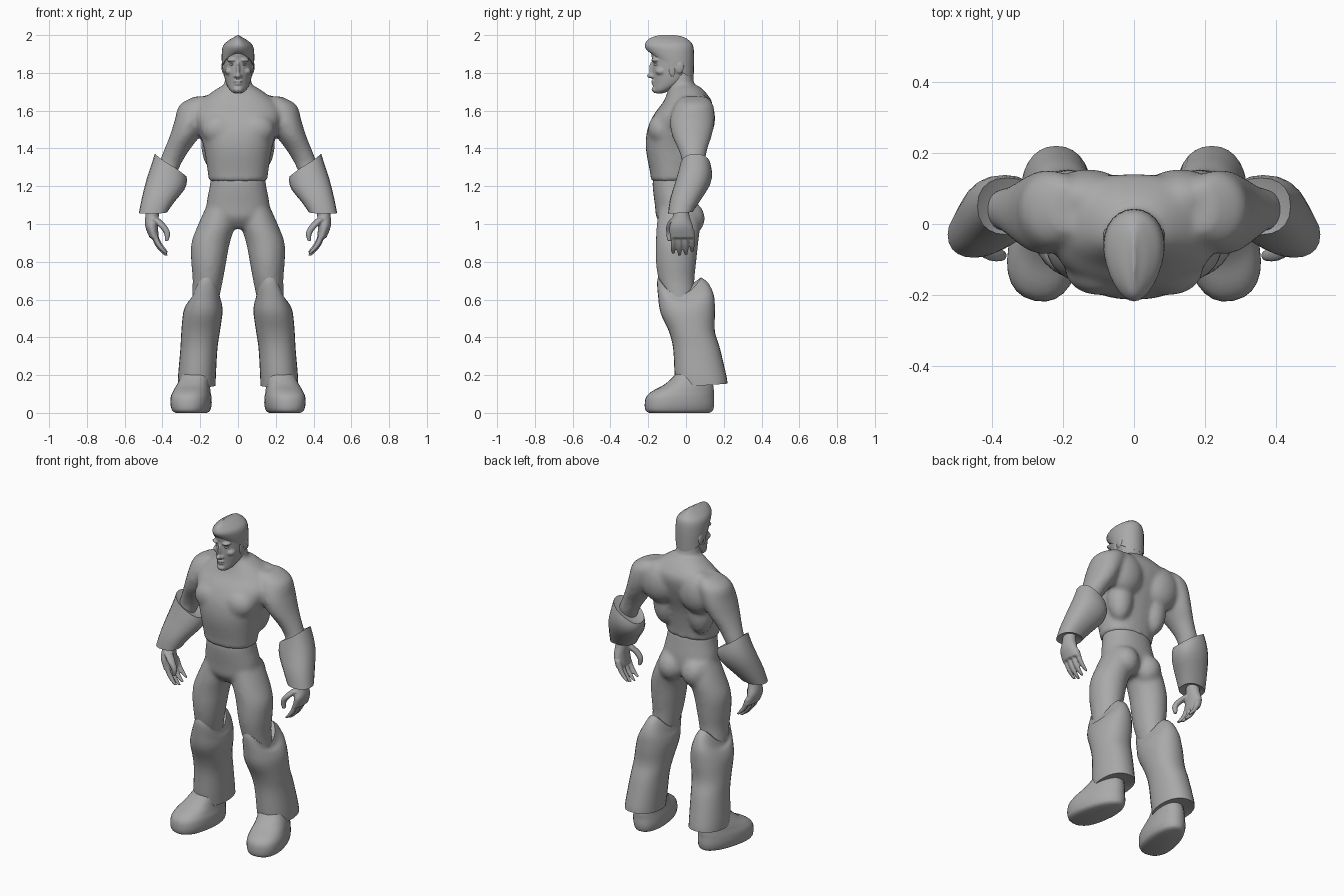
import bpy, bmesh, math
from mathutils import Matrix, Vector

grey = bpy.data.materials.new("plain grey")
grey.diffuse_color = (0.4, 0.4, 0.4, 1)


def spline(a, b, c, d, t):
    return 0.5 * (2 * b + (c - a) * t + (2 * a - 5 * b + 4 * c - d) * t * t
                  + (3 * b - a - 3 * c + d) * t ** 3)


def loft(bm, sections, side=1, n=28, power=2.0, taper=0.0, yaw=0.0, recess=0.0, steps=4):
    """Section: z, x, front y, back y, half width, x slope, y slope, rim wave."""
    secs = [tuple(s) + (0,) * (8 - len(s)) for s in sections]
    rows = []
    for i in range(len(secs) - 1):
        q = (secs[max(i - 1, 0)], secs[i], secs[i + 1], secs[min(i + 2, len(secs) - 1)])
        for k in range(steps):
            rows.append([spline(*v, k / steps) for v in zip(*q)])
    rows.append(secs[-1])
    rings = []
    for z, x, yf, yb, rx, sx, sy, wave in rows:
        ring = []
        for k in range(n):
            a = 2 * math.pi * k / n
            c, s = math.cos(a), math.sin(a)
            px = math.copysign(abs(c) ** (2 / power), c) * rx * (1 + taper * s)
            py = math.copysign(abs(s) ** (2 / power), s) * (yb - yf) / 2
            qx = px * math.cos(yaw) - py * math.sin(yaw)
            qy = px * math.sin(yaw) + py * math.cos(yaw)
            ring.append(bm.verts.new((side * (x + qx), (yf + yb) / 2 + qy,
                                      z + sx * c + sy * s - wave * math.cos(2 * a))))
        rings.append(ring)
    for r0, r1 in zip(rings, rings[1:]):
        for k in range(n):
            j = (k + 1) % n
            bm.faces.new((r0[k], r0[j], r1[j], r1[k]))
    # end caps, optionally sunk inwards
    for ring, other in ((rings[0], rings[-1]), (rings[-1], rings[0])):
        mid = sum((v.co for v in ring), Vector()) / n
        inward = sum((v.co for v in other), Vector()) / n - mid
        tip = bm.verts.new(mid + inward.normalized() * recess)
        for k in range(n):
            bm.faces.new((ring[k], ring[(k + 1) % n], tip))


def blob(bm, centre, radii, side=1):
    m = Matrix.Translation((side * centre[0], centre[1], centre[2]))
    bmesh.ops.create_uvsphere(bm, u_segments=20, v_segments=12, radius=1,
                              matrix=m @ Matrix.Diagonal((*radii, 1)))


def finish(name, bm, voxel=None, smooth=0, mirror=False):
    bmesh.ops.recalc_face_normals(bm, faces=bm.faces[:])
    mesh = bpy.data.meshes.new(name)
    bm.to_mesh(mesh)
    bm.free()
    mesh.materials.append(grey)
    ob = bpy.data.objects.new(name, mesh)
    bpy.context.collection.objects.link(ob)
    for o in bpy.context.selected_objects:
        o.select_set(False)
    ob.select_set(True)
    bpy.context.view_layer.objects.active = ob
    bpy.ops.object.shade_smooth_by_angle(angle=math.radians(40))
    if voxel:  # fuse overlapping shapes into one skin
        r = ob.modifiers.new("fuse", 'REMESH')
        r.mode, r.voxel_size, r.use_smooth_shade = 'VOXEL', voxel, True
        s = ob.modifiers.new("soften", 'SMOOTH')
        s.factor, s.iterations = 0.5, smooth
    if mirror:
        ob.modifiers.new("mirror", 'MIRROR')
    return ob


# shirt, neck and upper arms
bm = bmesh.new()
loft(bm, [(1.225, 0, -.187, .05, .155), (1.27, 0, -.19, .05, .16), (1.40, 0, -.213, .075, .18),
          (1.50, 0, -.205, .11, .21), (1.58, 0, -.17, .135, .235), (1.64, 0, -.125, .14, .21),
          (1.69, 0, -.10, .11, .15), (1.73, 0, -.085, .07, .09)], power=2.3)
loft(bm, [(1.60, 0, -.10, .10, .09), (1.70, 0, -.10, .065, .082), (1.75, 0, -.09, .042, .072),
          (1.82, 0, -.09, .035, .065)])
for s in (1, -1):
    loft(bm, [(1.675, .19, -.02, .11, .04), (1.63, .22, -.06, .145, .09),
              (1.55, .25, -.085, .152, .085), (1.47, .28, -.075, .138, .08),
              (1.39, .325, -.04, .112, .067), (1.32, .36, -.02, .10, .06),
              (1.24, .39, -.03, .08, .055)], side=s)
    blob(bm, (.13, .07, 1.56), (.12, .085, .13), s)       # shoulder blade
    blob(bm, (.12, .02, 1.42), (.075, .075, .14), s)      # back muscle
    blob(bm, (.095, -.13, 1.50), (.10, .072, .085), s)    # chest muscle
finish("shirt", bm, .012, 8)

# hips and thighs
bm = bmesh.new()
loft(bm, [(1.25, 0, -.175, .042, .145), (1.2, 0, -.177, .05, .15), (1.1, 0, -.165, .065, .168),
          (1.03, 0, -.155, .06, .16), (.975, 0, -.11, .03, .08)], power=2.2)
for s in (1, -1):
    loft(bm, [(1.1, .09, -.14, .06, .075), (1.0, .112, -.155, .075, .098),
              (.9, .145, -.16, .065, .102), (.8, .155, -.16, .055, .093),
              (.7, .16, -.145, .045, .08), (.58, .175, -.11, .05, .07)], side=s)
    blob(bm, (.08, .018, 1.03), (.08, .082, .09), s)      # buttock
finish("trousers", bm, .012, 8)

# boot leg covers with rims high at front and back
bm = bmesh.new()
loft(bm, [(.145, .219, -.05, .22, .10, 0, .01), (.20, .217, -.06, .213, .10),
          (.34, .207, -.068, .18, .098), (.43, .198, -.09, .153, .102),
          (.53, .186, -.135, .153, .104), (.60, .178, -.148, .148, .092, 0, 0, .02),
          (.645, .170, -.153, .118, .077, 0, 0, .042),
          (.672, .168, -.148, .08, .07, 0, .0, .045)], power=2.2, recess=.03)
finish("boot_leg", bm, mirror=True)

# shoes, toes turned out and heels narrower
bm = bmesh.new()
loft(bm, [(0, .243, -.195, .125, .075), (.012, .243, -.215, .145, .092),
          (.045, .243, -.22, .152, .101), (.085, .243, -.212, .15, .10),
          (.115, .24, -.18, .15, .092), (.15, .232, -.115, .145, .083),
          (.20, .22, -.06, .13, .072), (.24, .215, -.04, .12, .065)],
     power=2.3, taper=-.15, yaw=.2)
finish("shoe", bm, mirror=True)

# flared forearm cuffs
bm = bmesh.new()
loft(bm, [(1.06, .45, -.095, .035, .075, -.002, .005), (1.13, .422, -.085, .08, .086, .012),
          (1.21, .384, -.06, .128, .099, .03), (1.27, .364, -.042, .138, .094, .045),
          (1.312, .357, -.03, .13, .084, .06)], n=20, power=2.3, recess=.03, steps=2)
finish("forearm_cuff", bm, mirror=True)

# hands with curled fingers
bm = bmesh.new()
loft(bm, [(1.10, .45, -.065, .01, .033), (1.04, .455, -.07, .02, .036),
          (.985, .457, -.088, .038, .034), (.925, .443, -.085, .048, .024)], n=20)
for y, drop in ((-.068, .01), (-.034, 0), (0, .003), (.033, .02)):
    path = ((.945, .447, .017), (.895, .428, .016), (.86, .405, .015), (.832, .378, .010))
    loft(bm, [(z + drop, x, y - r * .85, y + r * .85, r) for z, x, r in path], n=12)
loft(bm, [(1.03, .44, -.085, -.03, .025), (.99, .40, -.105, -.06, .023),
          (.95, .375, -.105, -.072, .017), (.91, .378, -.10, -.075, .010)], n=12)
finish("hand", bm, .006, 3, mirror=True)

# head with facial features
bm = bmesh.new()
loft(bm, [(1.692, 0, -.168, -.12, .022), (1.71, 0, -.174, -.08, .044), (1.75, 0, -.174, -.01, .064),
          (1.80, 0, -.178, .02, .074), (1.86, 0, -.178, .035, .079), (1.92, 0, -.185, .035, .078),
          (1.965, 0, -.16, .005, .045), (1.98, 0, -.13, -.02, .015)], power=2.1, taper=.18)
blob(bm, (0, -.186, 1.785), (.016, .021, .014))           # nose tip
blob(bm, (0, -.178, 1.82), (.010, .017, .045))            # nose bridge
blob(bm, (0, -.172, 1.756), (.025, .014, .006))           # upper lip
blob(bm, (0, -.169, 1.741), (.021, .014, .006))           # lower lip
blob(bm, (0, -.160, 1.712), (.027, .022, .018))           # chin
for s in (1, -1):
    blob(bm, (.031, -.160, 1.868), (.028, .024, .011), s)  # brow
    blob(bm, (.044, -.132, 1.808), (.026, .03, .02), s)    # cheekbone
    blob(bm, (.014, -.176, 1.783), (.009, .012, .009), s)  # nostril
    blob(bm, (.077, -.035, 1.832), (.011, .024, .036), s)  # ear
finish("head", bm, .0055, 2)

# eyes
bm = bmesh.new()
for s in (1, -1):
    blob(bm, (.03, -.154, 1.845), (.014, .017, .008), s)
finish("eyes", bm)

# swept hair with a centre ridge
bm = bmesh.new()
loft(bm, [(1.835, 0, -.188, .04, .083, 0, -.07), (1.90, 0, -.207, .043, .085, 0, -.02),
          (1.945, 0, -.218, .037, .077), (1.975, 0, -.203, .012, .045),
          (1.992, 0, -.17, -.02, .016), (2.0, 0, -.14, -.06, .004)], power=2.0, taper=.18)
finish("hair", bm)

# sideburns
bm = bmesh.new()
for s in (1, -1):
    blob(bm, (.071, -.072, 1.835), (.010, .02, .055), s)
finish("sideburns", bm)
